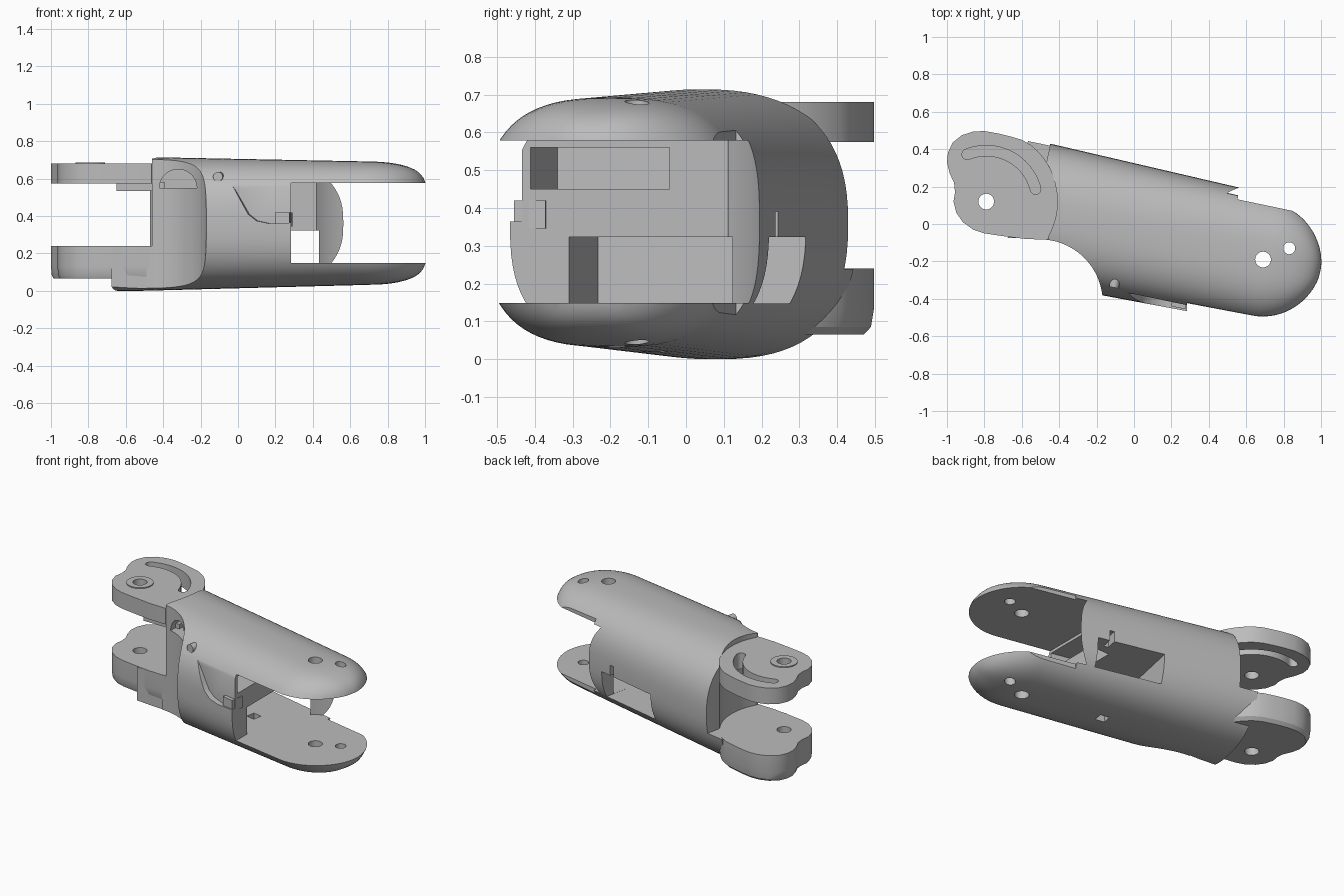
import bpy, bmesh
from math import sin, cos, pi, radians, atan2
from mathutils import Matrix, Vector

if "Cube" in bpy.data.objects:
    bpy.data.objects.remove(bpy.data.objects["Cube"])

grey = bpy.data.materials.new("plain_grey")
grey.use_nodes = True
grey.diffuse_color = (0.5, 0.5, 0.5, 1)
grey.node_tree.nodes["Principled BSDF"].inputs["Base Color"].default_value = (0.5, 0.5, 0.5, 1)

# Frame of the link: origin on the fork pin, x along the link
PIN_A, PIN_B = Vector((0.69, -0.19, 0)), Vector((-0.79, 0.12, 0))
ANGLE = atan2(PIN_A.y - PIN_B.y, PIN_A.x - PIN_B.x)
LINK = Matrix.Translation(PIN_A) @ Matrix.Rotation(ANGLE, 4, 'Z')
WORLD = Matrix.Identity(4)
UPRIGHT = Matrix.Rotation(pi / 2, 4, 'X')         # profile in (x, height)
SIDE = LINK @ UPRIGHT                             # profile in (length, height)


def loft(name, rings, matrix=WORLD):
    """Closed skin through rings of equal point count."""
    bm = bmesh.new()
    loops = [[bm.verts.new(matrix @ Vector(p)) for p in ring] for ring in rings]
    n = len(loops[0])
    for a, b in zip(loops, loops[1:]):
        for i in range(n):
            j = (i + 1) % n
            bm.faces.new((a[i], a[j], b[j], b[i]))
    bm.faces.new(loops[0][::-1])
    bm.faces.new(loops[-1])
    bmesh.ops.recalc_face_normals(bm, faces=bm.faces)
    mesh = bpy.data.meshes.new(name)
    bm.to_mesh(mesh)
    bm.free()
    mesh.materials.append(grey)
    ob = bpy.data.objects.new(name, mesh)
    bpy.context.collection.objects.link(ob)
    return ob


def prism(name, pts, z0, z1, matrix=WORLD):
    return loft(name, [[(x, y, z) for x, y in pts] for z in (z0, z1)], matrix)


def box(name, x0, x1, y0, y1, z0, z1, matrix=WORLD):
    return prism(name, [(x0, y0), (x1, y0), (x1, y1), (x0, y1)], z0, z1, matrix)


def arc(c, r, a0, a1, n=24):
    return [(c[0] + r * cos(radians(a0 + (a1 - a0) * i / n)),
             c[1] + r * sin(radians(a0 + (a1 - a0) * i / n))) for i in range(n + 1)]


def cylinder(name, c, r, z0, z1, n=64, matrix=WORLD):
    return prism(name, arc(c, r, 0, 360, n)[:-1], z0, z1, matrix)


def cut(ob, cutters):
    """Subtract each cutter; fall back to the exact solver if nothing changed."""
    bpy.context.view_layer.objects.active = ob
    for c in cutters:
        c.hide_render = True
        before = len(ob.data.vertices)
        for solver in ('MANIFOLD', 'EXACT'):
            m = ob.modifiers.new("cut", 'BOOLEAN')
            m.operation, m.solver, m.object = 'DIFFERENCE', solver, c
            bpy.ops.object.modifier_apply(modifier=m.name)
            if len(ob.data.vertices) != before:
                break
        bpy.data.objects.remove(c)


def smooth(ob, angle=30):
    bpy.ops.object.select_all(action='DESELECT')
    ob.select_set(True)
    bpy.context.view_layer.objects.active = ob
    bpy.ops.object.shade_smooth_by_angle(angle=radians(angle))


# Body: squarish oval section, tapering to a rounded fork end
def section(u, n=80):
    t = max(0.0, min(1.0, -u / 1.24))
    hw, hh, mid = 0.346 + 0.027 * t, 0.33 + 0.028 * t, 0.362 - 0.004 * t
    power = 2.8 - 0.35 * t
    if u > 0:
        s = max(0.0, 1 - (u / 0.322) ** 2) ** 0.5
        hw, hh = hw * s, hh * s ** 0.3
    ring = []
    for i in range(n):
        c, s = cos(2 * pi * i / n), sin(2 * pi * i / n)
        ring.append((u, hw * abs(c) ** (2 / power) * (1 if c > 0 else -1),
                     mid + hh * abs(s) ** (2 / power) * (1 if s > 0 else -1)))
    return ring


stations = [-1.36 + 0.1133 * i for i in range(12)] + [0.322 * sin(pi / 2 * i / 16) for i in range(16)]
body = loft("body_shell", [section(u) for u in stations], LINK)

wave = [(-0.74, 0.605), (-0.69, 0.585), (-0.655, 0.545), (-0.61, 0.47), (-0.575, 0.41),
        (-0.53, 0.375), (-0.46, 0.36), (-0.2, 0.37), (-0.2, 0.605)]
fork_gap = [(0.283, -0.7), (1.2, -0.7), (1.2, 0.3)] + arc(PIN_A, 0.405, 60, 132) + [(0.283, 0.11)]
cut(body, [
    # fork gap and the step along its back edge
    prism("fork_gap", fork_gap, 0.148, 0.578),
    box("back_step_upper", -0.2, 0.5, 0.287, 0.6, 0.57, 0.9, LINK),
    box("back_step_lower", -0.2, 0.5, 0.287, 0.6, -0.1, 0.155, LINK),
    # knuckle end
    box("end_trim", -1.6, -1.24, -0.6, 0.6, 0.239, 0.9, LINK),
    cylinder("knuckle_gap", PIN_B, 0.38, 0.2385, 0.9, 96),
    box("front_trim", -1.5, -0.46, -0.7, 0.2, 0.2395, 0.9),
    box("lower_trim", -1.5, -0.49, -0.7, -0.075, -0.1, 0.9),
    cylinder("front_scoop", (-0.505, -0.42), 0.338, -0.1, 0.95, 96),
    prism("arched_recess", arc((-0.32, 0.55), 0.1, 0, 180), 0.0, 0.45, UPRIGHT),
    # recessed front above the wavy lip
    prism("wave_recess", wave, 0.322, 0.6, SIDE),
    # pockets and side window
    box("window", -0.746, -0.315, -0.2, 0.6, 0.1475, 0.323, LINK),
    box("upper_pocket", -0.7, -0.25, -0.3, 0.06, 0.45, 0.56, LINK),
    box("floor_slot", -0.56, -0.5, -0.03, 0.03, -0.1, 0.2, LINK),
    box("side_slot", -0.42, -0.39, 0.28, 0.5, 0.3, 0.39, LINK),
    # pin holes
    cylinder("pin_hole", PIN_A, 0.042, -0.1, 0.9, 32),
    cylinder("stop_hole", (0.83, -0.13), 0.032, -0.1, 0.9, 32),
    cylinder("knuckle_hole", PIN_B, 0.15, -0.1, 0.9, 32),
])
smooth(body)

# Knuckle plates: a round lug with a lobed outer end
lobe = [(-0.60, 0.45), (-0.66, 0.468), (-0.72, 0.483), (-0.80, 0.497), (-0.86, 0.494),
        (-0.92, 0.475), (-0.97, 0.435), (-0.995, 0.38), (-1.0, 0.33), (-0.985, 0.27),
        (-0.962, 0.22), (-0.957, 0.17), (-0.965, 0.12), (-0.95, 0.06), (-0.915, 0.01),
        (-0.86, -0.03), (-0.80, -0.05), (-0.70, -0.065), (-0.58, -0.08)]
outline = arc(PIN_B, 0.385, -32, 52) + lobe

upper = prism("upper_knuckle_plate", outline, 0.575, 0.68)
low_end, high_end = arc(PIN_B, 0.272, 14, 112, 1)
slot = (arc(PIN_B, 0.30, 14, 112) + arc(high_end, 0.028, 112, 292, 8)[1:-1]
        + arc(PIN_B, 0.244, 112, 14) + arc(low_end, 0.028, 194, 374, 8)[1:-1])
cut(upper, [prism("guide_slot", slot, 0.4, 0.9),
            cylinder("hole", PIN_B, 0.042, 0.4, 0.9, 32)])
smooth(upper)

lower = loft("lower_knuckle_plate", [[(PIN_B.x + (x - PIN_B.x) * k, PIN_B.y + (y - PIN_B.y) * k, z)
             for x, y in outline] for k, z in ((0.93, 0.065), (0.98, 0.085), (1, 0.13), (1, 0.24))])
cut(lower, [cylinder("hole", PIN_B, 0.042, -0.1, 0.5, 32)])
smooth(lower)

# Raised rim around the upper pin hole
rim = cylinder("pin_rim", PIN_B, 0.08, 0.67, 0.686, 40)
cut(rim, [cylinder("hole", PIN_B, 0.042, 0.5, 0.9, 32)])
smooth(rim)

# Stop ledge below the upper plate
box("stop_ledge", -0.65, -0.39, -0.045, 0.05, 0.535, 0.58)

# Cable clip and guide on the front
box("cable_clip", -0.43, -0.352, -0.345, -0.26, 0.345, 0.42, LINK)
smooth(cylinder("cable_guide", (-0.75, 0.61), 0.026, 0.24, 0.31, 24, SIDE))
